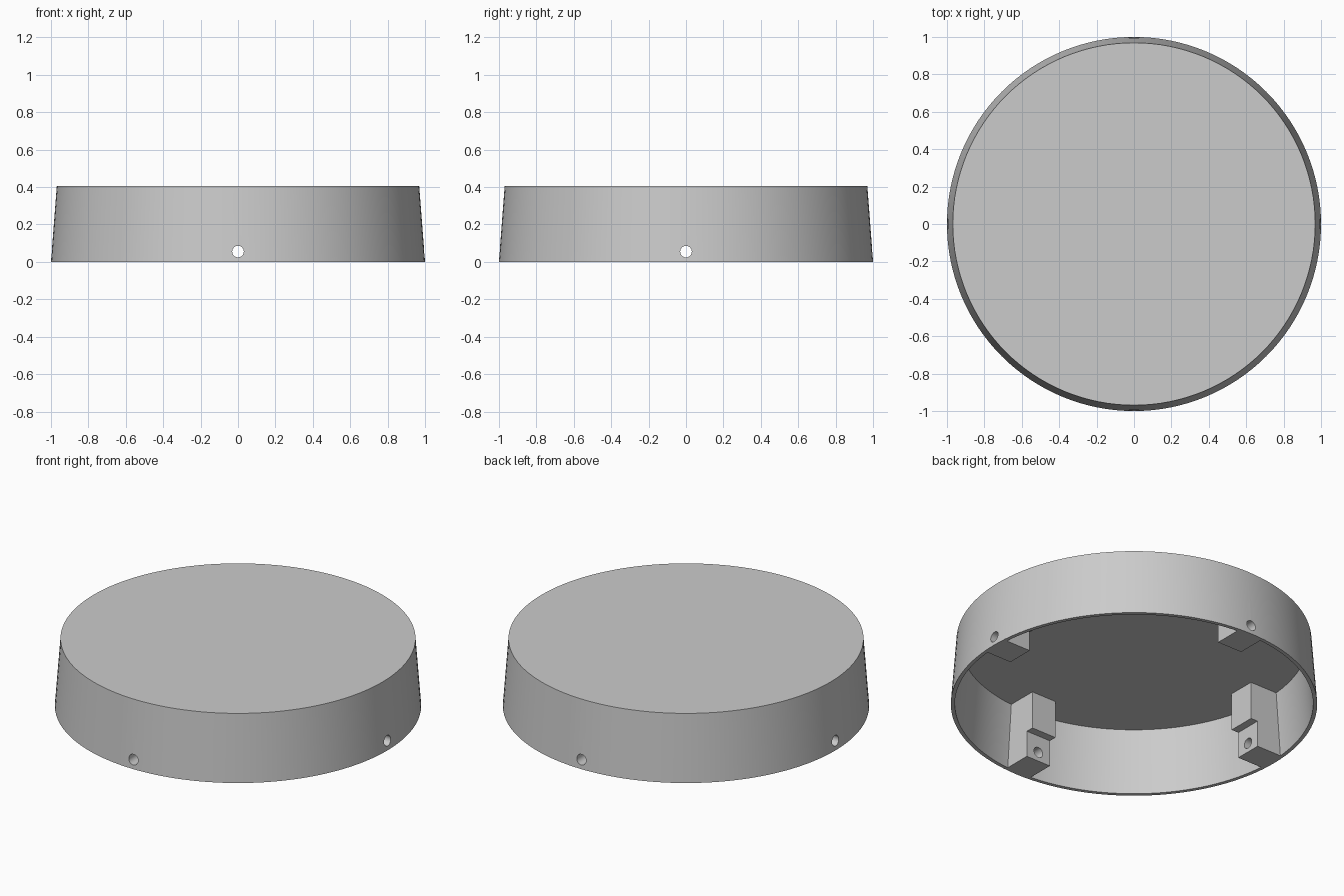
import bpy
import bmesh
import math

cube = bpy.data.objects.get("Cube")
if cube:
    bpy.data.objects.remove(cube, do_unlink=True)

HEIGHT = 0.405
SEGMENTS = 128

grey = bpy.data.materials.new("plain grey")
grey.use_nodes = True
colour = (0.6, 0.6, 0.6, 1)
grey.diffuse_color = colour
grey.node_tree.nodes["Principled BSDF"].inputs["Base Color"].default_value = colour


def make_object(name, bm):
    bmesh.ops.recalc_face_normals(bm, faces=bm.faces)
    mesh = bpy.data.meshes.new(name)
    bm.to_mesh(mesh)
    bm.free()
    mesh.materials.append(grey)
    obj = bpy.data.objects.new(name, mesh)
    bpy.context.collection.objects.link(obj)
    return obj


def lathe(name, profile):
    """Spin an (r, z) profile that starts and ends on the axis."""
    bm = bmesh.new()
    verts = [bm.verts.new((r, 0, z)) for r, z in profile]
    edges = [bm.edges.new(pair) for pair in zip(verts, verts[1:])]
    bmesh.ops.spin(bm, geom=verts + edges, cent=(0, 0, 0), axis=(0, 0, 1),
                   angle=math.tau, steps=SEGMENTS, use_merge=True)
    bmesh.ops.remove_doubles(bm, verts=bm.verts, dist=0.0001)
    return make_object(name, bm)


def prism(name, profile, half_width, turn):
    """Extrude an (x, z) profile across y, then turn it about z."""
    bm = bmesh.new()
    face = bm.faces.new([bm.verts.new((x, -half_width, z)) for x, z in profile])
    new = bmesh.ops.extrude_face_region(bm, geom=[face])["geom"]
    bmesh.ops.translate(bm, vec=(0, 2 * half_width, 0),
                        verts=[v for v in new if isinstance(v, bmesh.types.BMVert)])
    obj = make_object(name, bm)
    obj.rotation_euler.z = turn
    return obj


def combine(target, other, operation):
    mod = target.modifiers.new(other.name, "BOOLEAN")
    mod.object = other
    mod.operation = operation
    mod.solver = "EXACT"
    bpy.context.view_layer.objects.active = target
    bpy.ops.object.modifier_apply(modifier=mod.name)
    bpy.data.objects.remove(other, do_unlink=True)


# Hollow cap with a tapered wall and thin flat roof
cap = lathe("round_cap", [(0, HEIGHT), (0.969, HEIGHT), (1, 0),
                          (0.978, 0), (0.948, 0.385), (0, 0.385)])

# Four stepped screw blocks against the inside of the wall
block = [(0.985, 0), (0.958, 0.395), (0.765, 0.395),
         (0.765, 0.158), (0.812, 0.158), (0.812, 0)]
for i in range(4):
    combine(cap, prism("screw_block", block, 0.082, i * math.pi / 2), "UNION")

# Screw holes through opposite blocks
for turn in (0, math.pi / 2):
    bpy.ops.mesh.primitive_cylinder_add(vertices=32, radius=0.031, depth=2.4,
                                        location=(0, 0, 0.055),
                                        rotation=(0, math.pi / 2, turn))
    drill = bpy.context.object
    drill.name = "hole_cutter"
    drill.hide_render = True
    drill.data.materials.append(grey)
    combine(cap, drill, "DIFFERENCE")

bpy.ops.object.select_all(action="DESELECT")
cap.select_set(True)
bpy.context.view_layer.objects.active = cap
bpy.ops.object.shade_smooth_by_angle(angle=math.radians(30))
